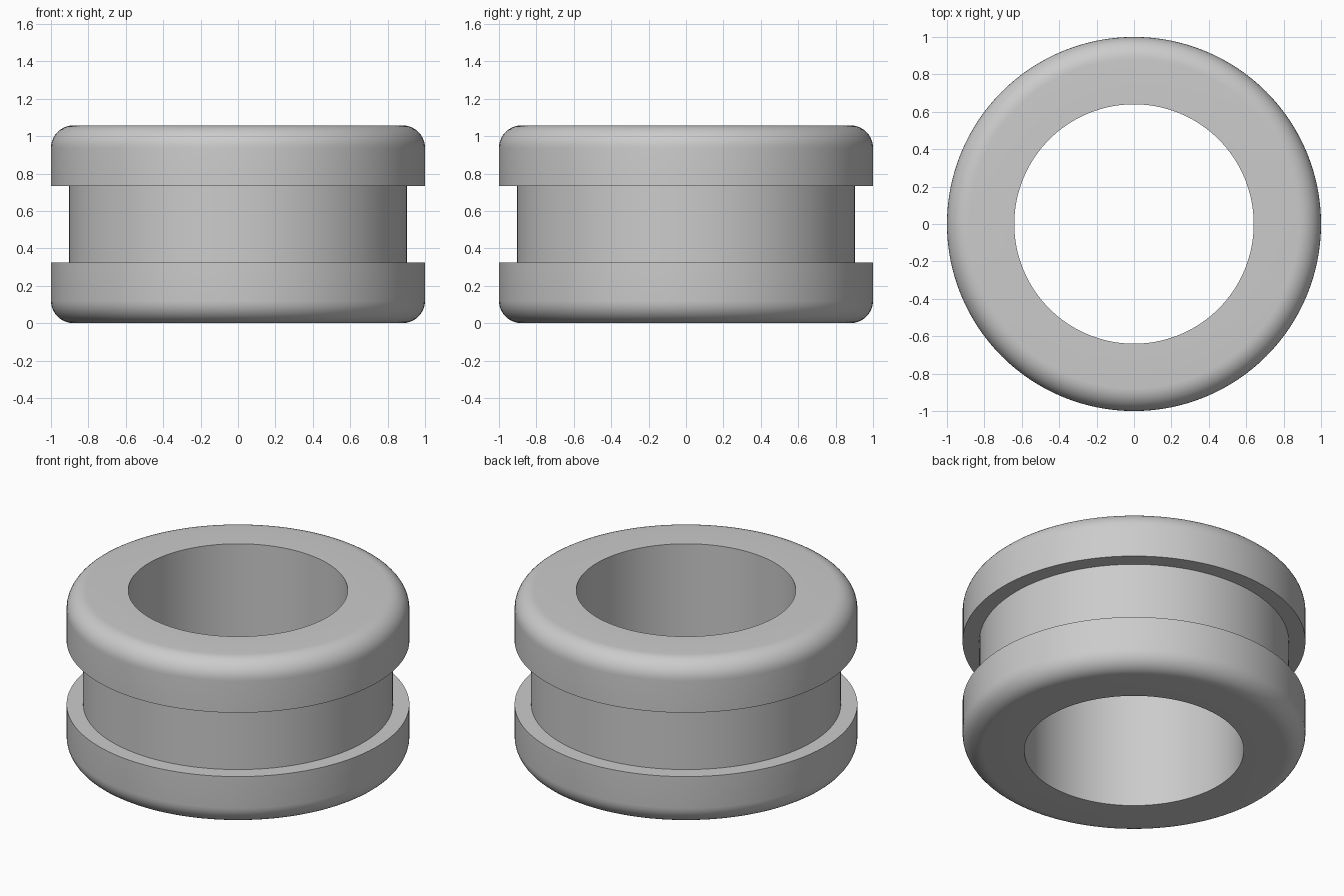
import bpy, bmesh
from math import sin, cos, pi, radians

if "Cube" in bpy.data.objects:
    bpy.data.objects.remove(bpy.data.objects["Cube"])

R_OUT, R_GROOVE, R_HOLE = 1.0, 0.903, 0.64
HEIGHT, FLANGE, FILLET = 1.057, 0.323, 0.12
SEGMENTS, ARC_STEPS = 128, 10

# Lower half of the ring section: bore, rounded flange, groove wall
lower = [(R_HOLE, 0.0)]
for i in range(ARC_STEPS + 1):
    a = pi / 2 * i / ARC_STEPS
    lower.append((R_OUT - FILLET + FILLET * sin(a), FILLET - FILLET * cos(a)))
lower += [(R_OUT, FLANGE), (R_GROOVE, FLANGE)]

# Mirror for the upper half
profile = lower + [(r, HEIGHT - z) for r, z in reversed(lower)]

# Revolve the closed section around z
bm = bmesh.new()
rings = []
for s in range(SEGMENTS):
    a = 2 * pi * s / SEGMENTS
    rings.append([bm.verts.new((r * cos(a), r * sin(a), z)) for r, z in profile])
n = len(profile)
for s in range(SEGMENTS):
    here, there = rings[s], rings[(s + 1) % SEGMENTS]
    for i in range(n):
        j = (i + 1) % n
        bm.faces.new((here[i], there[i], there[j], here[j]))
bmesh.ops.recalc_face_normals(bm, faces=bm.faces)

mesh = bpy.data.meshes.new("grommet_ring")
bm.to_mesh(mesh)
bm.free()
ring = bpy.data.objects.new("grommet_ring", mesh)
bpy.context.collection.objects.link(ring)

# Smooth curves, crisp groove and bore edges
bpy.context.view_layer.objects.active = ring
ring.select_set(True)
bpy.ops.object.shade_smooth_by_angle(angle=radians(30))
